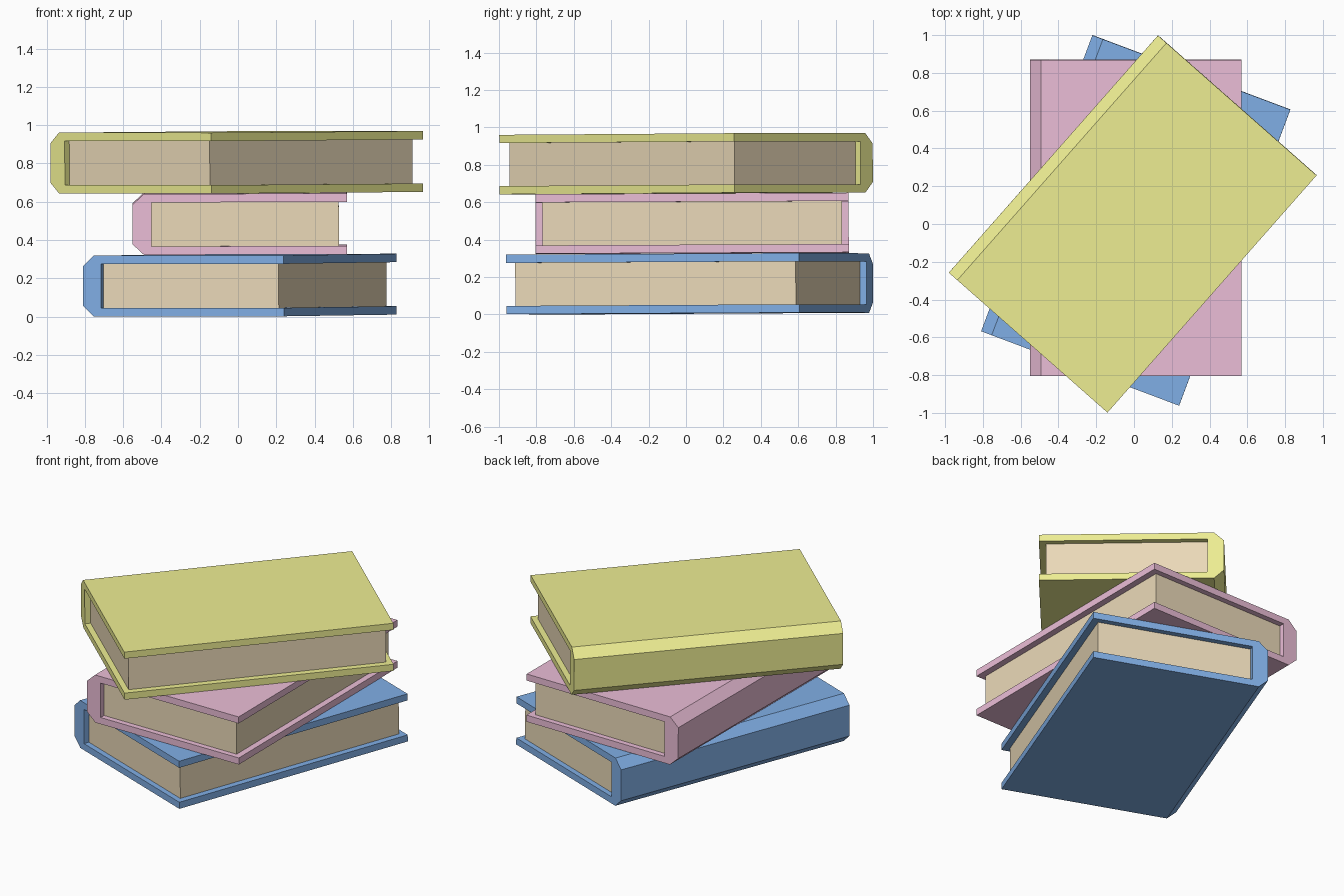
import bpy
from math import radians
from mathutils import Matrix

if "Cube" in bpy.data.objects:
    bpy.data.objects.remove(bpy.data.objects["Cube"])

W, L, H = 1.12, 1.674, 0.318      # cover width, spine length, thickness
T, SPINE, INSET = 0.044, 0.10, 0.036
CX, CZ = 0.06, 0.056              # spine chamfer


def material(name, rgb):
    m = bpy.data.materials.new(name)
    m.diffuse_color = (*[c ** 2.2 for c in rgb], 1)
    m.use_nodes = True
    m.node_tree.nodes["Principled BSDF"].inputs["Base Color"].default_value = m.diffuse_color
    return m


def extrude(name, profile, length, mat, matrix):
    """Extrude an x-z outline along y, centred on y = 0."""
    n = len(profile)
    verts = [(x, y, z) for y in (-length / 2, length / 2) for x, z in profile]
    faces = [tuple(range(n)), tuple(range(2 * n - 1, n - 1, -1))]
    faces += [(i, i + n, (i + 1) % n + n, (i + 1) % n) for i in range(n)]
    mesh = bpy.data.meshes.new(name)
    mesh.from_pydata(verts, [], faces)
    mesh.transform(matrix)
    mesh.materials.append(mat)
    obj = bpy.data.objects.new(name, mesh)
    bpy.context.collection.objects.link(obj)
    return obj


# C-shaped cover with chamfered spine, and the page block inside it
x0, x1 = -W / 2, W / 2
cover = [(x0 + CX, 0), (x1, 0), (x1, T), (x0 + SPINE, T),
         (x0 + SPINE, H - T), (x1, H - T), (x1, H), (x0 + CX, H),
         (x0, H - CZ), (x0, CZ)]
pa, pb = x0 + SPINE - 0.002, x1 - 0.042
pages = [(pa, T), (pb, T), (pb, H - T), (pa, H - T)]

paper = material("paper", (0.92, 0.85, 0.72))
# The whole stack leans very slightly
lean = Matrix.Rotation(0.0045, 4, 'X') @ Matrix.Rotation(-0.003, 4, 'Y')

books = [
    ("bottom", (0.01, 0.02, 0.005), -20.6, (0.50, 0.68, 0.90)),
    ("middle", (0.01, 0.035, 0.327), 0, (0.92, 0.74, 0.84)),
    ("top", (-0.004, 0.004, 0.647), -41.4, (0.93, 0.93, 0.57)),
]
for name, loc, angle, rgb in books:
    mx = lean @ Matrix.Translation(loc) @ Matrix.Rotation(radians(angle), 4, 'Z')
    extrude(name + "_book_cover", cover, L, material(name + "_cover", rgb), mx)
    extrude(name + "_book_pages", pages, L - 2 * INSET, paper, mx)
